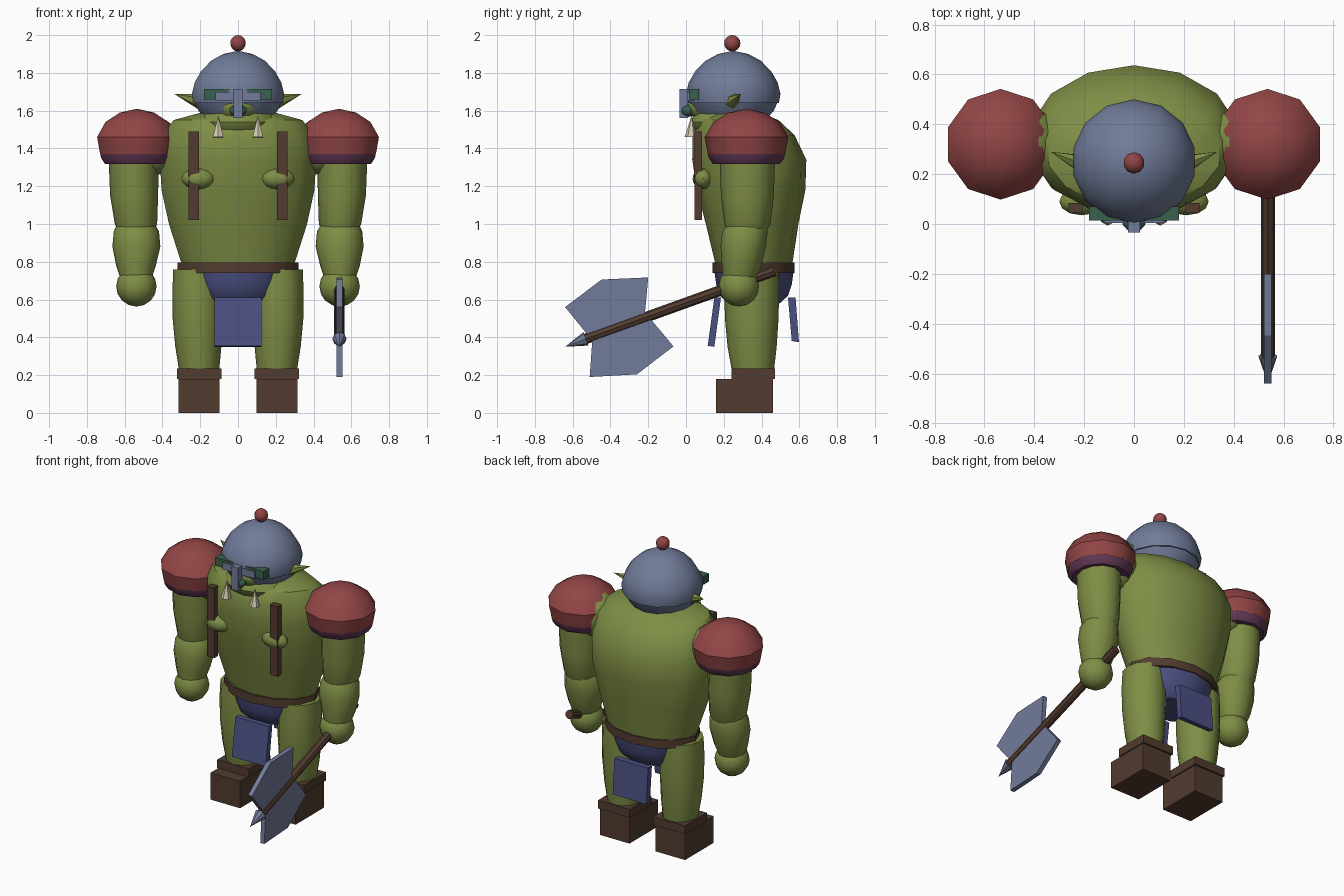
import bpy, bmesh, math
from mathutils import Vector, Matrix

cube = bpy.data.objects.get("Cube")
if cube:
    bpy.data.objects.remove(cube, do_unlink=True)


def material(name, r, g, b):
    m = bpy.data.materials.new(name)
    m.use_nodes = True
    m.diffuse_color = (r, g, b, 1)
    for node in m.node_tree.nodes:
        if node.type == 'BSDF_PRINCIPLED':
            node.inputs["Base Color"].default_value = (r, g, b, 1)
            node.inputs["Roughness"].default_value = 0.8
    return m


SKIN = material("olive_skin", .21, .27, .06)
STEEL = material("blue_steel", .165, .2, .32)
RED = material("pad_red", .29, .06, .06)
PURPLE = material("trim_purple", .12, .04, .09)
LEATHER = material("brown_leather", .085, .045, .029)
CLOTH = material("blue_cloth", .07, .08, .22)
TEAL = material("dark_teal", .04, .12, .075)
IVORY = material("ivory", .68, .61, .46)


def finish(bm, name, mat, smooth=True):
    bmesh.ops.remove_doubles(bm, verts=bm.verts, dist=.0005)
    bmesh.ops.recalc_face_normals(bm, faces=bm.faces)
    me = bpy.data.meshes.new(name)
    bm.to_mesh(me)
    bm.free()
    me.materials.append(mat)
    ob = bpy.data.objects.new(name, me)
    bpy.context.collection.objects.link(ob)
    if smooth:
        bpy.ops.object.select_all(action='DESELECT')
        ob.select_set(True)
        bpy.context.view_layer.objects.active = ob
        bpy.ops.object.shade_smooth_by_angle(angle=math.radians(38))
    return ob


def loft(name, mat, rings, n=12):
    """Stack of ellipses given as (z, centre x, centre y, radius x, radius y)."""
    bm = bmesh.new()
    loops = []
    for z, cx, cy, rx, ry in rings:
        angles = [math.pi / 2 + math.tau * i / n for i in range(n)]
        loops.append([bm.verts.new((cx + rx * math.cos(a), cy + ry * math.sin(a), z))
                      for a in angles])
    for lo, hi in zip(loops, loops[1:]):
        for i in range(n):
            j = (i + 1) % n
            bm.faces.new((lo[i], lo[j], hi[j], hi[i]))
    bm.faces.new(loops[0][::-1])
    bm.faces.new(loops[-1])
    return finish(bm, name, mat)


def turned(name, mat, cx, cy, profile, n=12):
    return loft(name, mat, [(z, cx, cy, r, r) for z, r in profile], n)


def ball(name, mat, centre, radii, n=12):
    bm = bmesh.new()
    mtx = Matrix.Translation(centre) @ Matrix.Diagonal((*radii, 1))
    bmesh.ops.create_uvsphere(bm, u_segments=n, v_segments=8, radius=1, matrix=mtx)
    return finish(bm, name, mat)


def rod(name, mat, a, b, r1, r2, n=8):
    a, b = Vector(a), Vector(b)
    bm = bmesh.new()
    mtx = Matrix.Translation((a + b) / 2) @ (b - a).to_track_quat('Z', 'Y').to_matrix().to_4x4()
    bmesh.ops.create_cone(bm, cap_ends=True, segments=n, radius1=r1, radius2=r2,
                          depth=(b - a).length, matrix=mtx)
    return finish(bm, name, mat, False)


def plate(name, mat, outline, x0, x1):
    """Outline in the y-z plane, extruded from x0 to x1."""
    bm = bmesh.new()
    face = bm.faces.new([bm.verts.new((x0, y, z)) for y, z in outline])
    ext = bmesh.ops.extrude_face_region(bm, geom=[face])
    bmesh.ops.translate(bm, vec=(x1 - x0, 0, 0),
                        verts=[v for v in ext["geom"] if isinstance(v, bmesh.types.BMVert)])
    return finish(bm, name, mat, False)


def box(name, mat, x0, x1, y0, y1, z0, z1):
    return plate(name, mat, [(y0, z0), (y1, z0), (y1, z1), (y0, z1)], x0, x1)


# Torso, belt and shorts
loft("torso", SKIN, [
    (.77, 0, .36, .3, .2), (1.0, 0, .35, .375, .245), (1.18, 0, .345, .415, .287),
    (1.34, 0, .335, .425, .302), (1.47, 0, .305, .41, .27), (1.55, 0, .28, .35, .21),
    (1.59, 0, .26, .2, .13)], 14)
loft("belt", LEATHER, [(.74, 0, .357, .32, .218), (.795, 0, .357, .32, .218)])
loft("shorts", CLOTH, [(.575, 0, .36, .17, .13), (.62, 0, .36, .225, .18),
                       (.68, 0, .36, .25, .2), (.75, 0, .36, .275, .21)])
plate("front_flap", CLOTH, [(.115, .355), (.15, .35), (.185, .61), (.15, .61)], -.125, .125)
plate("back_flap", CLOTH, [(.56, .38), (.598, .375), (.58, .61), (.54, .61)], -.125, .125)

# Head, jaw and nose
ball("jaw", SKIN, (0, .21, 1.54), (.21, .185, .095))
ball("face", SKIN, (0, .205, 1.62), (.14, .2, .1))
ball("nose", TEAL, (0, .01, 1.6), (.048, .04, .033), 10)

# Helmet with visor and nose guard
turned("helmet_dome", STEEL, 0, .25,
       [(1.64, .242), (1.69, .25), (1.75, .235), (1.81, .2), (1.865, .145),
        (1.9, .08), (1.917, 0)], 14)
turned("helmet_rim", STEEL, 0, .25, [(1.56, .18), (1.6, .215), (1.645, .235)], 14)
box("visor_band", TEAL, -.18, .18, .015, .07, 1.66, 1.715)
box("visor_bar", STEEL, -.12, .12, .005, .06, 1.655, 1.7)
box("nose_guard", STEEL, -.024, .024, -.035, .01, 1.56, 1.715)
ball("helmet_knob", RED, (0, .245, 1.957), (.043, .043, .043), 10)

# Paired parts
for side, s in (("left", 1), ("right", -1)):
    rod(side + "_ear", SKIN, (s * .19, .235, 1.645), (s * .335, .29, 1.687), .045, 0, 6)
    rod(side + "_tusk", IVORY, (s * .105, .025, 1.46), (s * .105, .03, 1.575), .032, 0, 6)
    box(side + "_chest_strap", LEATHER, s * .207, s * .262, .045, .085, 1.02, 1.49)
    ball(side + "_chest", SKIN, (s * .21, .09, 1.24), (.09, .055, .055))

    # Arm and shoulder pad
    ball(side + "_shoulder", SKIN, (s * .43, .33, 1.41), (.14, .14, .15), 10)
    loft(side + "_upper_arm", SKIN, [
        (.95, s * .54, .32, .09, .1), (1.0, s * .54, .325, .112, .122),
        (1.15, s * .55, .325, .127, .14), (1.35, s * .552, .325, .133, .147)])
    loft(side + "_forearm", SKIN, [
        (.72, s * .54, .285, .085, .09), (.78, s * .54, .295, .105, .105),
        (.88, s * .538, .303, .127, .12), (.96, s * .538, .312, .12, .12),
        (1.0, s * .54, .32, .1, .1)])
    ball(side + "_fist", SKIN, (s * .538, .28, .67), (.107, .107, .107))
    turned(side + "_pad_trim", PURPLE, s * .535, .32,
           [(1.318, .178), (1.35, .2), (1.375, .205)], 10)
    turned(side + "_shoulder_pad", RED, s * .535, .32,
           [(1.37, .205), (1.46, .222), (1.54, .175), (1.59, .095), (1.61, 0)], 10)

    # Leg and boot
    loft(side + "_leg", SKIN, [
        (.2, s * .205, .355, .103, .108), (.35, s * .21, .35, .122, .13),
        (.5, s * .214, .348, .132, .142), (.65, s * .215, .348, .132, .145),
        (.76, s * .215, .35, .128, .14)])
    box(side + "_boot_cuff", LEATHER, s * .088, s * .322, .24, .472, .18, .235)
    box(side + "_boot", LEATHER, s * .097, s * .315, .16, .46, 0, .18)

# Battle axe in the left hand
AX = .537
rod("axe_handle", LEATHER, (AX, .47, .752), (AX, -.55, .385), .028, .028)
rod("axe_spike", STEEL, (AX, -.53, .392), (AX, -.64, .35), .038, 0)
plate("axe_upper_blade", STEEL, [(-.64, .56), (-.447, .706), (-.2, .717),
                                 (-.22, .5), (-.51, .4)], AX - .015, AX + .015)
plate("axe_lower_blade", STEEL, [(-.495, .4), (-.51, .19), (-.26, .204),
                                 (-.066, .352), (-.19, .5)], AX - .015, AX + .015)
